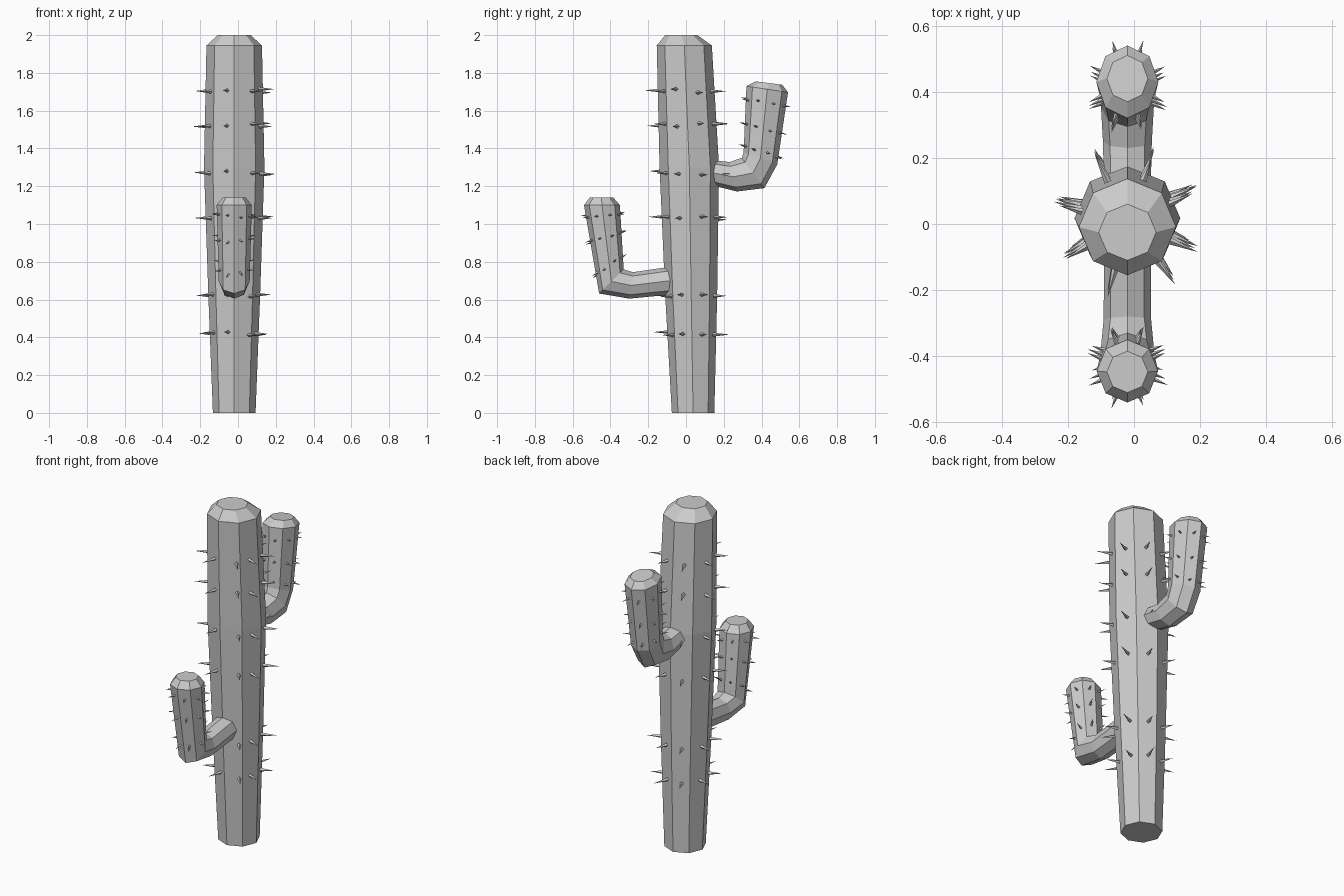
import bpy, bmesh, math, random
from mathutils import Vector

if "Cube" in bpy.data.objects:
    bpy.data.objects.remove(bpy.data.objects["Cube"])

random.seed(4)
CX = -0.02   # every limb lies in this x plane
SIDES = 8


def ring_point(ring, deg, scale=1.0):
    """Point on an elliptical ring given by two (y, z) ends and an x half width."""
    (y1, z1), (y2, z2), w = ring
    a = Vector((CX, y1, z1))
    b = Vector((CX, y2, z2))
    t = math.radians(deg)
    return (a + b) / 2 + ((a - b) / 2 * math.cos(t) + Vector((w * math.sin(t), 0, 0))) * scale


def finish(name, bm):
    bmesh.ops.recalc_face_normals(bm, faces=bm.faces)
    mesh = bpy.data.meshes.new(name)
    bm.to_mesh(mesh)
    bm.free()
    bpy.context.collection.objects.link(bpy.data.objects.new(name, mesh))


def limb(name, rings):
    """Loft octagonal rings and cap both ends."""
    bm = bmesh.new()
    loops = [[bm.verts.new(ring_point(r, 360 * i / SIDES)) for i in range(SIDES)] for r in rings]
    for lo, hi in zip(loops, loops[1:]):
        for i in range(SIDES):
            j = (i + 1) % SIDES
            bm.faces.new((lo[i], lo[j], hi[j], hi[i]))
    bm.faces.new(loops[0])
    bm.faces.new(loops[-1])
    finish(name, bm)


def spines(name, sections, angles, length, radius):
    """Four-sided cones pointing outward; sections are (ring, ring, fraction)."""
    bm = bmesh.new()
    for lo, hi, f in sections:
        for ang in angles:
            g = f + random.uniform(-0.015, 0.015)
            base = ring_point(lo, ang, 0.91).lerp(ring_point(hi, ang, 0.91), g)
            mid = ring_point(lo, 0, 0).lerp(ring_point(hi, 0, 0), g)
            d = (base - mid).normalized()
            side = d.cross(Vector((0, 0, 1))).normalized()
            up = side.cross(d)
            tip = bm.verts.new(base + d * length * random.uniform(0.85, 1.15))
            foot = [bm.verts.new(base + (side * math.cos(k * math.pi / 2)
                                         + up * math.sin(k * math.pi / 2)) * radius)
                    for k in range(4)]
            for k in range(4):
                bm.faces.new((foot[k], foot[(k + 1) % 4], tip))
            bm.faces.new(foot)
    finish(name, bm)


# Trunk
trunk = [
    ((0.15, 0), (-0.075, 0), 0.113),
    ((0.165, 0.62), (-0.11, 0.62), 0.137),
    ((0.175, 1.30), (-0.14, 1.30), 0.16),
    ((0.137, 1.945), (-0.155, 1.945), 0.147),
    ((0.06, 2.0), (-0.11, 2.0), 0.087),
]
limb("trunk", trunk)

# Lower front arm
lower = [
    ((-0.04, 0.78), (-0.04, 0.63), 0.07),
    ((-0.28, 0.745), (-0.30, 0.605), 0.072),
    ((-0.33, 0.76), (-0.46, 0.632), 0.082),
    ((-0.35, 1.10), (-0.54, 1.10), 0.093),
    ((-0.385, 1.14), (-0.51, 1.14), 0.062),
]
limb("lower_arm", lower)

# Upper back arm
upper = [
    ((0.08, 1.345), (0.08, 1.22), 0.07),
    ((0.23, 1.328), (0.27, 1.172), 0.074),
    ((0.295, 1.35), (0.415, 1.19), 0.08),
    ((0.305, 1.38), (0.483, 1.315), 0.085),
    ((0.32, 1.73), (0.54, 1.697), 0.094),
    ((0.37, 1.755), (0.51, 1.737), 0.062),
]
limb("upper_arm", upper)

# Spines
sections = []
for z in (0.42, 0.62, 1.03, 1.27, 1.525, 1.705):
    for lo, hi in zip(trunk, trunk[1:]):
        if lo[0][1] < z <= hi[0][1]:
            sections.append((lo, hi, (z - lo[0][1]) / (hi[0][1] - lo[0][1])))
spines("trunk_spines", sections, (65, 112, 142, 195, 240, 285, 335, 20), 0.085, 0.011)

arm_angles = [22 + 45 * k for k in range(8)]
spines("lower_arm_spines", [(lower[2], lower[3], f) for f in (0.21, 0.58, 0.87)],
       arm_angles, 0.045, 0.007)
spines("upper_arm_spines", [(upper[3], upper[4], f) for f in (0.1, 0.42, 0.8)],
       arm_angles, 0.045, 0.007)
